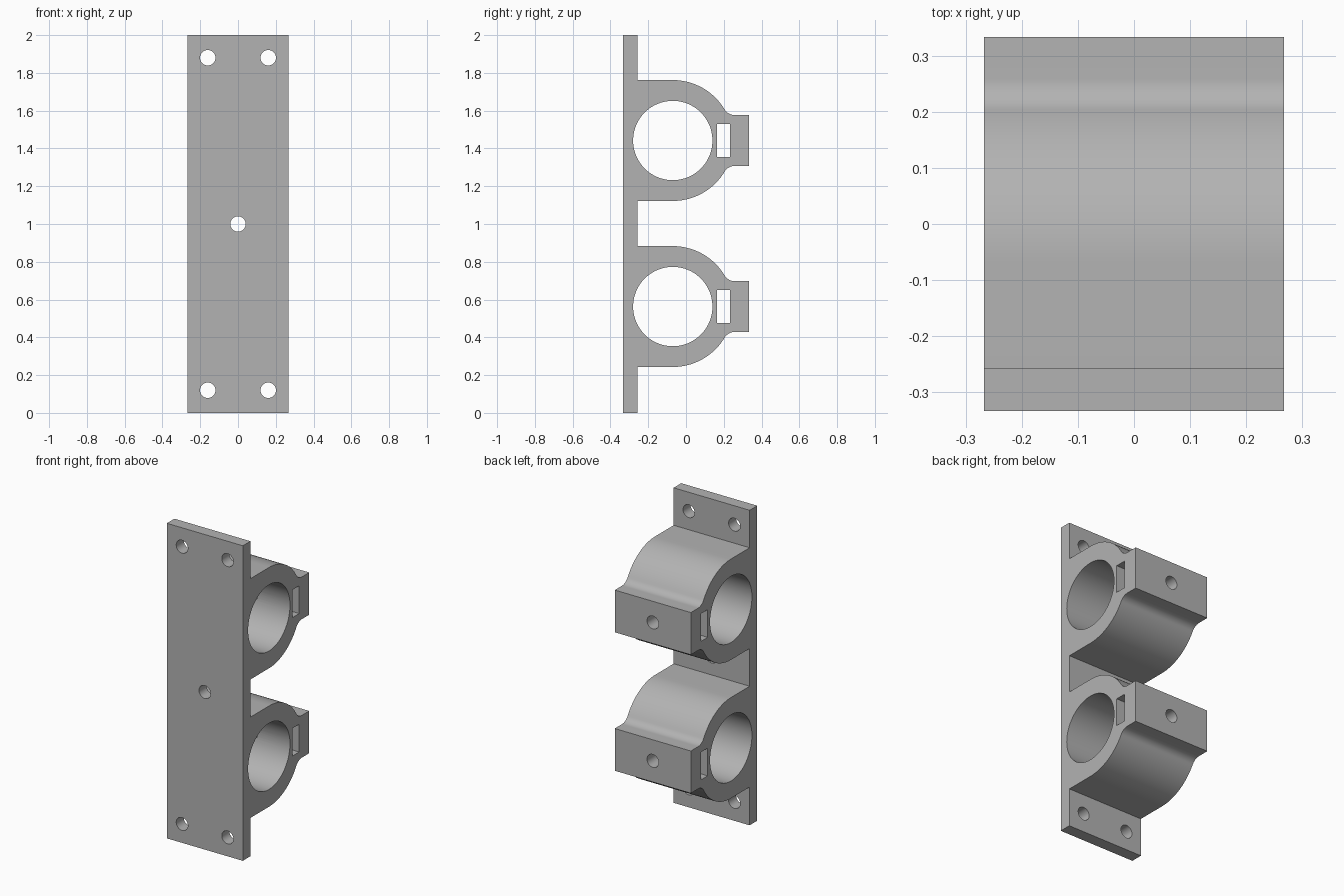
import bpy, bmesh, math
from mathutils import Matrix

if "Cube" in bpy.data.objects:
    bpy.data.objects.remove(bpy.data.objects["Cube"])

HALF_W = 0.267                    # half width along x
Y_FRONT, Y_PLATE, Y_BACK = -0.333, -0.257, 0.333
BORE_Y, BORE_R, OUTER_R = -0.07, 0.21, 0.32
LUG_H, FILLET_R = 0.134, 0.065
CLAMPS = (0.563, 1.442)

grey = bpy.data.materials.new("plain grey")
grey.diffuse_color = (0.45, 0.45, 0.45, 1)
grey.use_nodes = True
grey.node_tree.nodes["Principled BSDF"].inputs["Base Color"].default_value = grey.diffuse_color


def make_object(name, bm):
    bmesh.ops.recalc_face_normals(bm, faces=bm.faces)
    mesh = bpy.data.meshes.new(name)
    bm.to_mesh(mesh)
    bm.free()
    mesh.materials.append(grey)
    ob = bpy.data.objects.new(name, mesh)
    bpy.context.collection.objects.link(ob)
    return ob


def extrude_x(name, profile):
    bm = bmesh.new()
    face = bm.faces.new([bm.verts.new((-HALF_W, y, z)) for y, z in profile])
    out = bmesh.ops.extrude_face_region(bm, geom=[face])
    moved = [v for v in out["geom"] if isinstance(v, bmesh.types.BMVert)]
    bmesh.ops.translate(bm, verts=moved, vec=(2 * HALF_W, 0, 0))
    return make_object(name, bm)


def cylinder(name, center, r, length, axis, segments):
    bm = bmesh.new()
    bmesh.ops.create_cone(bm, cap_ends=True, segments=segments, radius1=r, radius2=r, depth=length)
    rot = Matrix.Rotation(math.pi / 2, 4, 'Y' if axis == 'x' else 'X')
    bmesh.ops.transform(bm, matrix=Matrix.Translation(center) @ rot, verts=bm.verts)
    return make_object(name, bm)


def box(name, center, size):
    bm = bmesh.new()
    bmesh.ops.create_cube(bm, size=1)
    bmesh.ops.transform(bm, matrix=Matrix.Translation(center) @ Matrix.Diagonal((*size, 1)), verts=bm.verts)
    return make_object(name, bm)


def upper_outline():
    """Upper half of one clamp, from plate to lug tip, relative to the bore height."""
    fz = LUG_H + FILLET_R
    fy = BORE_Y + math.sqrt((OUTER_R + FILLET_R) ** 2 - fz ** 2)
    touch = math.atan2(fz, fy - BORE_Y)
    pts = [(Y_PLATE, OUTER_R)]
    for i in range(25):           # round shell
        a = math.pi / 2 + (touch - math.pi / 2) * i / 24
        pts.append((BORE_Y + OUTER_R * math.cos(a), OUTER_R * math.sin(a)))
    for i in range(1, 11):        # concave fillet into the lug
        a = math.pi + touch + (math.pi / 2 - touch) * i / 10
        pts.append((fy + FILLET_R * math.cos(a), fz + FILLET_R * math.sin(a)))
    return pts + [(Y_BACK, LUG_H)]


# Mounting plate and both clamps as one side profile
half = upper_outline()
profile = [(Y_FRONT, 0), (Y_PLATE, 0)]
for cz in CLAMPS:
    profile += [(y, cz - z) for y, z in half]
    profile += [(y, cz + z) for y, z in reversed(half)]
profile += [(Y_PLATE, 2), (Y_FRONT, 2)]
bracket = extrude_x("double_clamp_bracket", profile)

# Cutters: bores, nut slots, lug bolt holes, plate screw holes
cutters = []
for cz in CLAMPS:
    cutters.append(cylinder("bore_cutter", (0, BORE_Y, cz), BORE_R, 1, 'x', 80))
    cutters.append(box("nut_slot_cutter", (0, 0.198, cz), (1, 0.068, 0.176)))
    cutters.append(cylinder("bolt_cutter", (0, 0.25, cz), 0.041, 0.4, 'y', 32))
for x, z in ((-0.16, 0.12), (0.16, 0.12), (0, 1), (-0.16, 1.88), (0.16, 1.88)):
    cutters.append(cylinder("screw_cutter", (x, -0.295, z), 0.041, 0.2, 'y', 32))

for c in cutters:
    c.hide_render = True
    mod = bracket.modifiers.new(c.name, 'BOOLEAN')
    mod.operation, mod.solver, mod.object = 'DIFFERENCE', 'EXACT', c

# Bake the cuts, drop the helpers and smooth the curved walls
graph = bpy.context.evaluated_depsgraph_get()
baked = bpy.data.meshes.new_from_object(bracket.evaluated_get(graph))
bracket.modifiers.clear()
bracket.data = baked
for c in cutters:
    bpy.data.objects.remove(c)
bpy.context.view_layer.objects.active = bracket
bracket.select_set(True)
bpy.ops.object.shade_smooth_by_angle(angle=math.radians(30))
